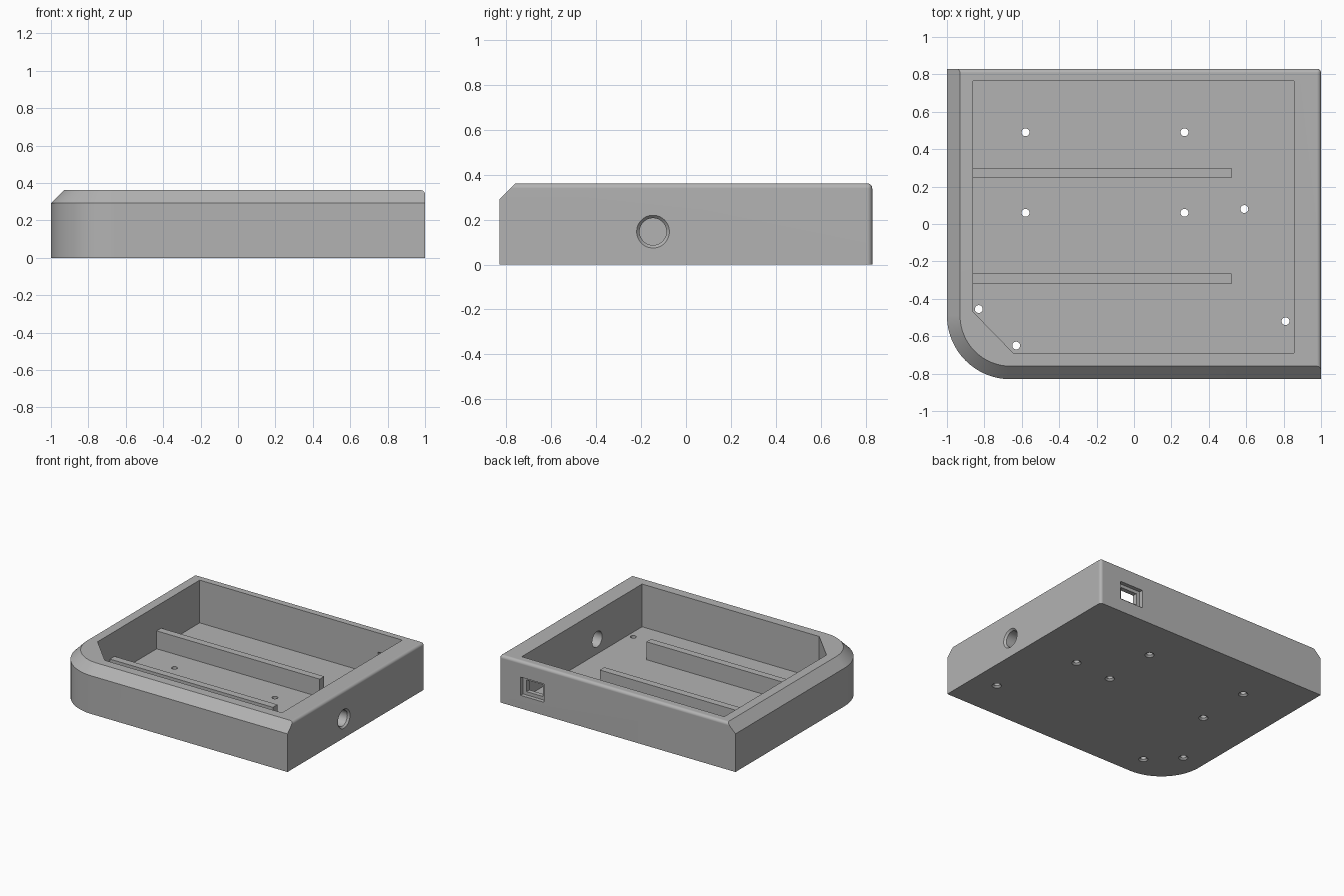
import bpy, bmesh
from math import sin, cos, pi, radians
from mathutils import Matrix

cube = bpy.data.objects.get("Cube")
if cube:
    bpy.data.objects.remove(cube, do_unlink=True)

W, D, H = 1.0, 0.83, 0.362          # half width, half depth, height
FLOOR, CHAMFER, FILLET, CORNER = 0.035, 0.07, 0.022, 0.34

grey = bpy.data.materials.new("plain grey")
grey.use_nodes = True
grey.diffuse_color = (0.45, 0.45, 0.45, 1)
grey.node_tree.nodes["Principled BSDF"].inputs["Base Color"].default_value = (0.45, 0.45, 0.45, 1)


def finish(bm, name):
    bmesh.ops.recalc_face_normals(bm, faces=bm.faces)
    mesh = bpy.data.meshes.new(name)
    bm.to_mesh(mesh)
    bm.free()
    mesh.materials.append(grey)
    obj = bpy.data.objects.new(name, mesh)
    bpy.context.collection.objects.link(obj)
    return obj


def prism(outline, z0, z1):
    bm = bmesh.new()
    face = bm.faces.new([bm.verts.new((x, y, z0)) for x, y in outline])
    top = bmesh.ops.extrude_face_region(bm, geom=[face])["geom"]
    bmesh.ops.translate(bm, vec=(0, 0, z1 - z0),
                        verts=[v for v in top if isinstance(v, bmesh.types.BMVert)])
    bmesh.ops.recalc_face_normals(bm, faces=bm.faces)
    return bm


def box(name, x0, x1, y0, y1, z0, z1):
    return finish(prism([(x0, y0), (x1, y0), (x1, y1), (x0, y1)], z0, z1), name)


def cone(name, centre, r0, r1, depth, sides, turn=Matrix()):
    bm = bmesh.new()
    bmesh.ops.create_cone(bm, cap_ends=True, segments=sides, radius1=r0, radius2=r1,
                          depth=depth, matrix=Matrix.Translation(centre) @ turn)
    return finish(bm, name)


# Shell: rectangle with one large rounded corner
outline = [(W, -D), (W, D), (-W, D)]
for i in range(25):
    a = pi + i * pi / 48
    outline.append((-W + CORNER + CORNER * cos(a), -D + CORNER + CORNER * sin(a)))
bm = prism(outline, 0, H)


def on_top(e):
    return all(v.co.z > H - 1e-4 for v in e.verts)


def along(e, axis, value):
    return all(abs(v.co[axis] - value) < 1e-4 for v in e.verts)


# Wide chamfer round the front and the rounded side, small fillets elsewhere
edges = [e for e in bm.edges if on_top(e) and not along(e, 0, W) and not along(e, 1, D)]
bmesh.ops.bevel(bm, geom=edges, offset=CHAMFER, segments=1, profile=0.5, affect='EDGES')
edges = [e for e in bm.edges if (on_top(e) and (along(e, 0, W) or along(e, 1, D)))
         or (along(e, 0, W) and along(e, 1, D))]
bmesh.ops.bevel(bm, geom=edges, offset=FILLET, segments=4, profile=0.5, affect='EDGES')
shell = finish(bm, "case_shell")

# Cutters: cavity, cable port, round side socket, screw holes
cavity = [(0.855, -0.69), (0.855, 0.765), (-0.86, 0.765), (-0.86, -0.47), (-0.645, -0.69)]
cutters = [finish(prism(cavity, FLOOR, 0.6), "cavity_cutter"),
           box("port_recess_cutter", 0.62, 0.82, 0.80, 0.9, 0.1, 0.24),
           box("port_cutter", 0.65, 0.79, 0.7, 0.85, 0.125, 0.215)]
sideways = Matrix.Rotation(pi / 2, 4, 'Y')
cutters.append(cone("socket_cutter", (0.93, -0.147, 0.147), 0.06, 0.06, 0.3, 48, sideways))
cutters.append(cone("socket_rim_cutter", (W, -0.147, 0.147), 0.059, 0.087, 0.03, 48, sideways))
screws = [(x, y) for x in (-0.58, 0.27) for y in (0.06, 0.49)]
screws += [(0.59, 0.08), (0.81, -0.52), (-0.83, -0.455), (-0.63, -0.65)]
for x, y in screws:
    cutters.append(cone("screw_cutter", (x, y, 0), 0.021, 0.021, 0.2, 24))
    cutters.append(cone("screw_sink_cutter", (x, y, 0), 0.045, 0.021, 0.024, 24))

for c in cutters:
    c.hide_render = True
    mod = shell.modifiers.new(c.name, 'BOOLEAN')
    mod.object, mod.operation, mod.solver = c, 'DIFFERENCE', 'EXACT'
graph = bpy.context.evaluated_depsgraph_get()
solid = bpy.data.meshes.new_from_object(shell.evaluated_get(graph))
shell.modifiers.clear()
shell.data = solid
for c in cutters:
    bpy.data.objects.remove(c, do_unlink=True)

# Smooth the curves, keep the flats flat
bpy.ops.object.select_all(action='DESELECT')
shell.select_set(True)
bpy.context.view_layer.objects.active = shell
bpy.ops.object.shade_smooth_by_angle(angle=radians(30))
weighted = shell.modifiers.new("flat_normals", 'WEIGHTED_NORMAL')
weighted.keep_sharp = True

# Two support ribs on the floor
for name, y in (("back_rib", 0.245), ("front_rib", -0.32)):
    box(name, -0.87, 0.52, y, y + 0.055, FLOOR - 0.01, 0.172)
